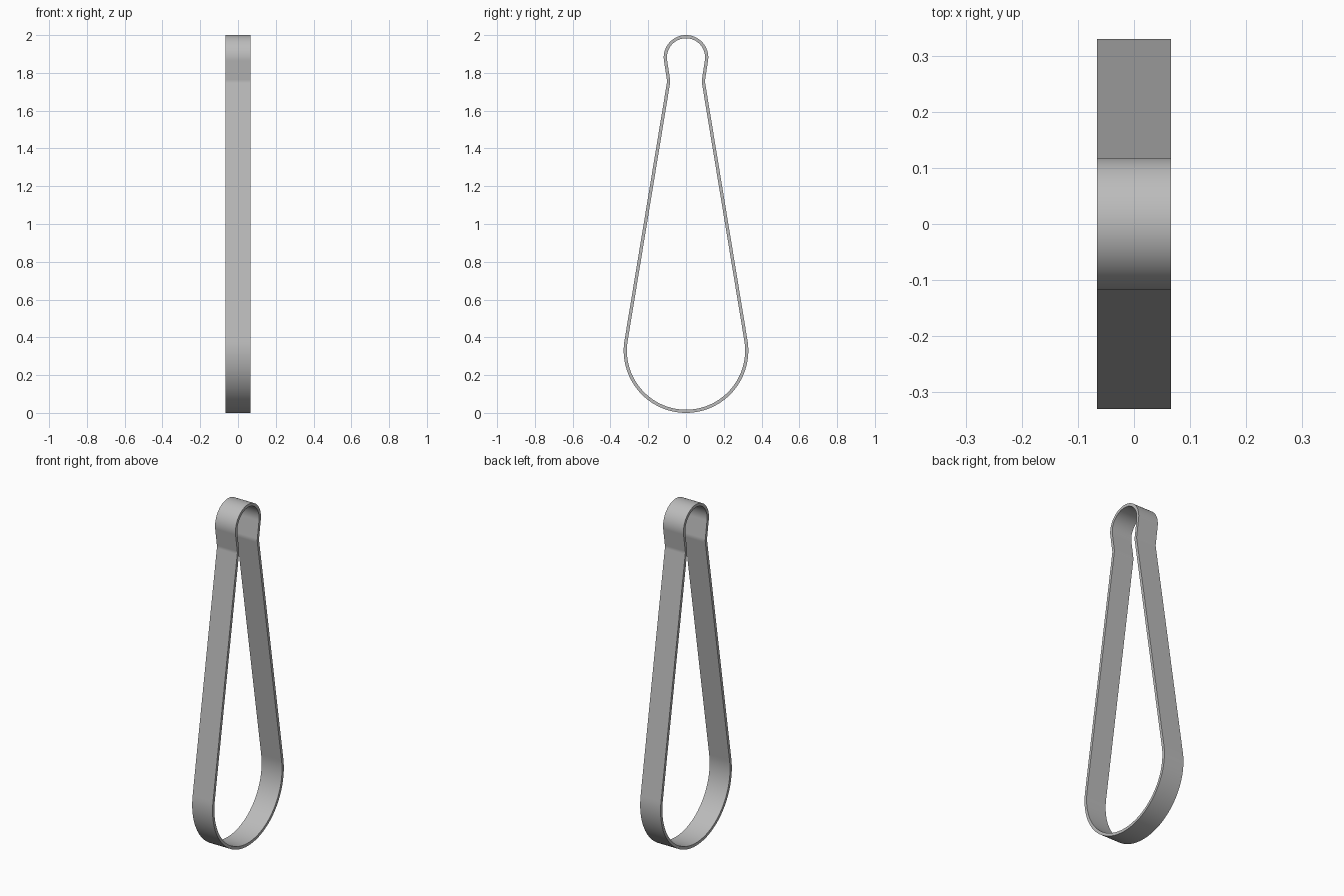
import bpy
import bmesh
from math import acos, atan2, cos, hypot, pi, radians, sin
from mathutils import Vector

cube = bpy.data.objects.get("Cube")
if cube:
    bpy.data.objects.remove(cube, do_unlink=True)

HALF_WIDTH = 0.066
THICKNESS = 0.017
BOTTOM_R, TOP_R, FILLET = 0.33, 0.118, 0.06
BOTTOM = Vector((0, BOTTOM_R))
TOP = Vector((0, 2 - TOP_R))
NECK = Vector((0.1, 1.755))


def normal(angle):
    return Vector((cos(angle), sin(angle)))


def tangent_angle(centre, radius, side):
    """Angle on the circle whose tangent passes through the neck corner."""
    d = NECK - centre
    return atan2(d.y, d.x) + side * acos(radius / hypot(d.x, d.y))


# Half profile: big lower arc, concave neck fillet, small upper arc
low = tangent_angle(BOTTOM, BOTTOM_R, -1)
high = tangent_angle(TOP, TOP_R, 1)
fillet_centre = NECK + normal((low + high) / 2) * FILLET / cos((low - high) / 2)
arcs = [(BOTTOM, BOTTOM_R, -pi / 2, low, 32),
        (fillet_centre, -FILLET, low, high, 6),
        (TOP, TOP_R, high, pi / 2, 32)]

half = []
for centre, radius, start, end, steps in arcs:
    for i in range(steps + 1):
        n = normal(start + (end - start) * i / steps)
        half.append((centre + n * radius, centre + n * (radius - THICKNESS)))

# Mirror the half profile into a closed loop
loop = half + [tuple(Vector((-p.x, p.y)) for p in pair) for pair in half[-2:0:-1]]

# Sweep the band cross-section around the loop
bm = bmesh.new()
rings = []
for outer, inner in loop:
    section = [(-HALF_WIDTH, outer), (HALF_WIDTH, outer),
               (HALF_WIDTH, inner), (-HALF_WIDTH, inner)]
    rings.append([bm.verts.new((x, p.x, p.y)) for x, p in section])
for i, ring in enumerate(rings):
    following = rings[(i + 1) % len(rings)]
    for j in range(4):
        k = (j + 1) % 4
        bm.faces.new((ring[j], ring[k], following[k], following[j]))
bmesh.ops.recalc_face_normals(bm, faces=bm.faces)

mesh = bpy.data.meshes.new("band_loop")
bm.to_mesh(mesh)
bm.free()
band = bpy.data.objects.new("band_loop", mesh)
bpy.context.collection.objects.link(band)

# Plain grey material
grey = bpy.data.materials.new("grey")
grey.use_nodes = True
colour = (0.5, 0.5, 0.5, 1)
grey.diffuse_color = colour
grey.node_tree.nodes["Principled BSDF"].inputs["Base Color"].default_value = colour
mesh.materials.append(grey)

# Smooth curves with crisp band edges
bpy.ops.object.select_all(action="DESELECT")
band.select_set(True)
bpy.context.view_layer.objects.active = band
bpy.ops.object.shade_smooth_by_angle(angle=radians(30))
